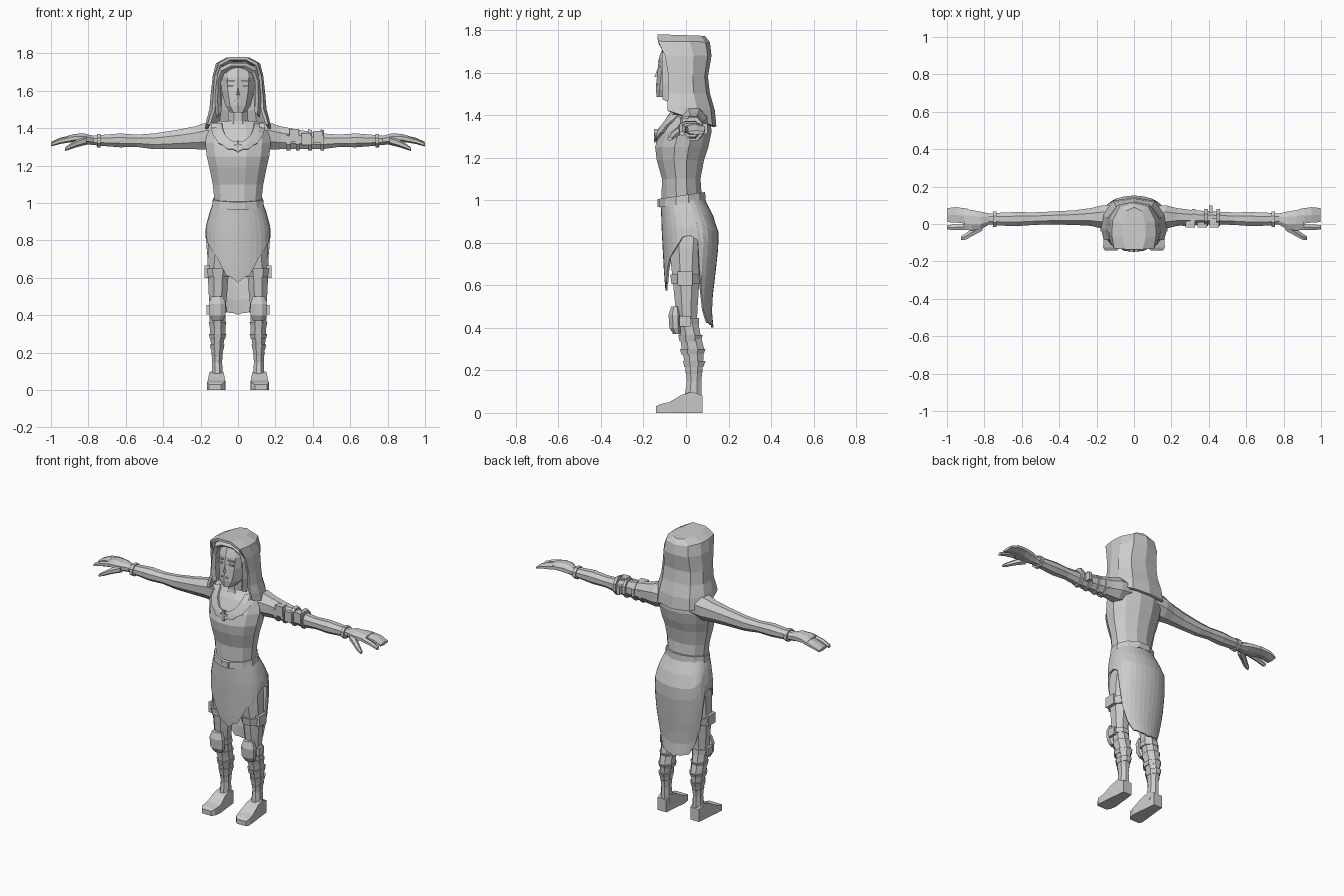
import bpy, bmesh, math
from mathutils import Vector
from mathutils.bvhtree import BVHTree

grey = bpy.data.materials.new("light grey")
grey.diffuse_color = (0.6, 0.6, 0.6, 1)


def build(name, verts, faces, thick=0):
    me = bpy.data.meshes.new(name)
    me.from_pydata(verts, [], faces)
    bm = bmesh.new()
    bm.from_mesh(me)
    bmesh.ops.recalc_face_normals(bm, faces=bm.faces)
    bm.to_mesh(me)
    bm.free()
    me.materials.append(grey)
    ob = bpy.data.objects.new(name, me)
    bpy.context.collection.objects.link(ob)
    if thick:
        mod = ob.modifiers.new("thickness", 'SOLIDIFY')
        mod.thickness = thick
        mod.offset = 0
    return ob


def grid_faces(rows, cols, closed):
    return [(r * cols + c, r * cols + (c + 1) % cols,
             (r + 1) * cols + (c + 1) % cols, (r + 1) * cols + c)
            for r in range(rows - 1) for c in range(cols if closed else cols - 1)]


def loft(name, rings, axis='Z', n=8, s=1):
    """rings: (position on axis, a0, a1, b0, b1) spans of the other two axes"""
    verts = []
    k = 1 / math.cos(math.pi / n)
    for p, a0, a1, b0, b1 in rings:
        for i in range(n):
            t = 2 * math.pi * (i + 0.5) / n
            a = (a0 + a1) / 2 + (a1 - a0) / 2 * k * math.cos(t)
            b = (b0 + b1) / 2 + (b1 - b0) / 2 * k * math.sin(t)
            x, y, z = {'Z': (a, b, p), 'X': (p, a, b), 'Y': (a, p, b)}[axis]
            verts.append((x * s, y, z))
    m = len(rings)
    faces = grid_faces(m, n, True) + [tuple(range(n)), tuple(range((m - 1) * n, m * n))]
    return build(name, verts, faces)


def box(name, x0, x1, y0, y1, z0, z1, s=1):
    return loft(name, [(z0, x0, x1, y0, y1), (z1, x0, x1, y0, y1)], n=4, s=s)


def interp(x, table):
    for p, q in zip(table, table[1:]):
        if x <= q[0]:
            t = max(0, (x - p[0]) / (q[0] - p[0]))
            return [u + (v - u) * t for u, v in zip(p[1:], q[1:])]
    return list(table[-1][1:])


# torso and neck
torso = loft("torso", [(0.80, -.15, .15, -.08, .11), (0.93, -.14, .14, -.10, .09),
                       (1.01, -.125, .125, -.115, .075), (1.10, -.135, .135, -.113, .068),
                       (1.19, -.153, .153, -.138, .085), (1.25, -.167, .167, -.145, .105),
                       (1.32, -.175, .175, -.125, .12), (1.39, -.165, .165, -.09, .115),
                       (1.44, -.10, .10, -.055, .09)], n=12)
loft("neck", [(1.38, -.07, .07, -.075, .06), (1.44, -.055, .055, -.065, .045),
              (1.53, -.05, .05, -.07, .04)])

# head with face details
loft("head", [(1.485, -.04, .04, -.135, -.03), (1.52, -.068, .068, -.137, .04),
              (1.60, -.088, .088, -.13, .07), (1.67, -.092, .092, -.122, .08),
              (1.73, -.075, .075, -.10, .07)], n=10)
build("nose", [(-.012, -.128, 1.575), (.012, -.128, 1.575), (0, -.148, 1.58), (0, -.124, 1.645)],
      [(0, 1, 2), (0, 2, 3), (1, 3, 2), (0, 3, 1)])
box("mouth", -.022, .022, -.14, -.13, 1.542, 1.548)
for s in (-1, 1):
    box("eye", .022, .056, -.131, -.122, 1.622, 1.632, s)
    box("brow", .016, .062, -.131, -.12, 1.648, 1.656, s)

# hood: open-front rows of z at front, z at back, width, front y, back y, front width
verts = []
for zf, zb, w, yf, yb, wf in [(1.772, 1.765, .06, -.135, .085, .045),
                              (1.742, 1.74, .112, -.13, .105, .10),
                              (1.68, 1.68, .127, -.098, .112, .118),
                              (1.58, 1.58, .138, -.08, .095, .125),
                              (1.50, 1.50, .145, -.082, .105, .13),
                              (1.455, 1.42, .16, -.085, .128, .145),
                              (1.42, 1.345, .168, -.085, .135, .155)]:
    half = [(wf, 0), (w, .28), (w * .97, .62), (w * .65, .92), (0, 1)]
    for i, (x, f) in enumerate(half + half[-2::-1]):
        verts.append((x if i <= 4 else -x, yf + (yb - yf) * f, zf + (zb - zf) * f))
build("hood", verts, grid_faces(7, 9, False) + [tuple(range(9))], .016)

# inner lining arch round the face
arch = [(.105, 1.47), (.112, 1.55), (.108, 1.66), (.09, 1.71), (.04, 1.735)]
arch += [(-x, z) for x, z in reversed(arch)]
verts = [(x * f, y, 1.6 + (z - 1.6) * f) for f, y in ((1.08, -.075), (.97, -.108), (.86, -.09))
         for x, z in arch]
build("hood_lining", verts, grid_faces(3, 10, False), .008)

# collar draped on the chest, with a ragged lower edge
tree = BVHTree.FromObject(torso, bpy.context.evaluated_depsgraph_get())


def chest_y(x, z):
    hit = tree.ray_cast(Vector((x, -1, z)), Vector((0, 1, 0)))[0]
    return hit.y if hit else -.04


verts = []
for row, (w, d) in enumerate([(.085, .10), (.115, .125), (.145, .15)]):
    for i in range(17):
        t = math.pi * i / 16
        rag = .010 * (i % 2) if row == 2 else 0
        x, z = -w * math.cos(t), 1.425 - (d - rag) * math.sin(t)
        verts.append((x, chest_y(x, z) - .006, z))
build("collar", verts, grid_faces(3, 17, False), .012)
box("pendant_bar", -.022, .022, -.149, -.134, 1.302, 1.314)
box("pendant_stem", -.006, .006, -.151, -.134, 1.27, 1.335)

# belt, higher at the back
belt = loft("belt", [(.985, -.138, .138, -.128, .092), (1.025, -.134, .134, -.126, .09)], n=12)
for v in belt.data.vertices:
    v.co.z += v.co.y * .15
box("belt_buckle", -.025, .025, -.134, -.12, .968, 1.006)

# skirt: radius by height, hem by angle from the front
shape = [(.39, .115, -.07, .125), (.5, .145, -.085, .115), (.65, .166, -.098, .133),
         (.78, .172, -.105, .147), (.87, .168, -.11, .147), (.95, .147, -.112, .112),
         (1.0, .128, -.115, .085)]
hem = [(0, .575), (20, .60), (35, .68), (60, .77), (85, .83), (100, .84), (112, .58),
       (130, .43), (150, .405), (165, .42), (180, .39)]
cols, rows = 32, 9
verts = []
for r in range(rows):
    for c in range(cols):
        a = 2 * math.pi * c / cols
        deg = math.degrees(min(a, 2 * math.pi - a))
        low = interp(deg, hem)[0] + (.012 if c % 3 == 1 else 0)
        z = 1.0 + (low - 1.0) * r / (rows - 1)
        hw, yf, yb = interp(z, shape)
        mid, ry = (yf + yb) / 2, (yb - yf) / 2
        co = math.cos(a)
        verts.append((hw * math.sin(a), mid - ry * math.copysign(abs(co) ** .8, co), z))
build("skirt", verts, grid_faces(rows, cols, True), .01)

for s in (-1, 1):
    # legs and feet
    loft("leg", [(.90, .01, .14, -.075, .09), (.78, .02, .16, -.08, .08),
                 (.65, .048, .163, -.065, .065), (.52, .058, .157, -.052, .056),
                 (.45, .065, .152, -.045, .052), (.37, .068, .152, -.03, .068),
                 (.30, .068, .150, -.02, .085), (.23, .08, .143, -.005, .08),
                 (.15, .085, .138, .004, .072), (.05, .08, .142, -.01, .075)], s=s)
    loft("foot", [(.078, .085, .145, 0, .08), (.03, .08, .15, 0, .10), (-.02, .075, .155, 0, .085),
                  (-.08, .068, .162, 0, .05), (-.125, .075, .165, 0, .04),
                  (-.142, .09, .155, 0, .03)], 'Y', 4, s)
    loft("thigh_strap", [(.605, .045, .17, -.068, .068), (.65, .043, .174, -.074, .074)], s=s)
    box("thigh_pouch", .15, .18, -.04, .03, .60, .665, s)
    # knee pad, its strap and side stud
    loft("knee_pad", [(.37, .08, .14, -.06, -.02), (.40, .068, .153, -.078, -.02),
                      (.46, .066, .156, -.082, -.02), (.50, .08, .142, -.07, -.03)], s=s)
    loft("knee_strap", [(.415, .06, .158, -.05, .062), (.445, .06, .16, -.052, .06)], s=s)
    box("knee_stud", .15, .168, -.03, .02, .405, .455, s)
    # boot wraps
    for z0, z1, x0, x1, y0, y1 in [(.335, .365, .062, .157, -.036, .078),
                                   (.275, .30, .062, .156, -.028, .092),
                                   (.215, .245, .072, .151, -.014, .092),
                                   (.175, .20, .08, .144, -.004, .08)]:
        loft("shin_wrap", [(z0, x0 + .006, x1 - .006, y0 + .006, y1 - .01),
                           (z1, x0, x1, y0, y1)], s=s)
    # arms
    loft("arm", [(.08, -.04, .10, 1.30, 1.43), (.17, -.025, .10, 1.285, 1.43),
                 (.23, -.01, .085, 1.288, 1.41), (.32, -.005, .073, 1.288, 1.392),
                 (.45, -.002, .066, 1.288, 1.372), (.54, -.005, .062, 1.30, 1.366),
                 (.63, -.012, .064, 1.298, 1.372), (.72, -.008, .06, 1.305, 1.365),
                 (.79, .0, .055, 1.312, 1.358)], 'X', s=s)
    loft("wrist_band", [(.735, -.016, .066, 1.298, 1.37), (.755, -.016, .066, 1.298, 1.37)],
         'X', s=s)
    # hand: palm, joined fingers, loose finger, thumb
    loft("palm", [(.77, .0, .055, 1.312, 1.358), (.82, -.03, .066, 1.315, 1.372),
                  (.87, -.035, .075, 1.322, 1.37), (.91, -.03, .082, 1.325, 1.36)], 'X', s=s)
    loft("fingers", [(.89, .0, .082, 1.328, 1.36), (.95, .008, .09, 1.322, 1.348),
                     (.998, .01, .085, 1.31, 1.326)], 'X', 6, s)
    loft("index_finger", [(.89, -.032, 0, 1.328, 1.358), (.95, -.032, -.003, 1.318, 1.344),
                          (1.0, -.03, -.005, 1.304, 1.322)], 'X', 6, s)
    loft("thumb", [(.81, -.035, .01, 1.315, 1.355), (.86, -.062, -.02, 1.302, 1.336),
                   (.90, -.084, -.05, 1.288, 1.314), (.925, -.086, -.066, 1.28, 1.296)],
         'X', 6, s)

# straps and pouches on one upper arm
for x in (.26, .31, .375, .44):
    loft("arm_strap", [(x, -.012, .08, 1.28, 1.395), (x + .02, -.012, .08, 1.28, 1.39)], 'X')
for x, z0, z1 in ((.275, 1.33, 1.395), (.34, 1.31, 1.375), (.405, 1.32, 1.385)):
    box("arm_pouch", x, x + .05, -.018, .03, z0, z1)
box("strap_end", .40, .42, .06, .10, 1.31, 1.36)
